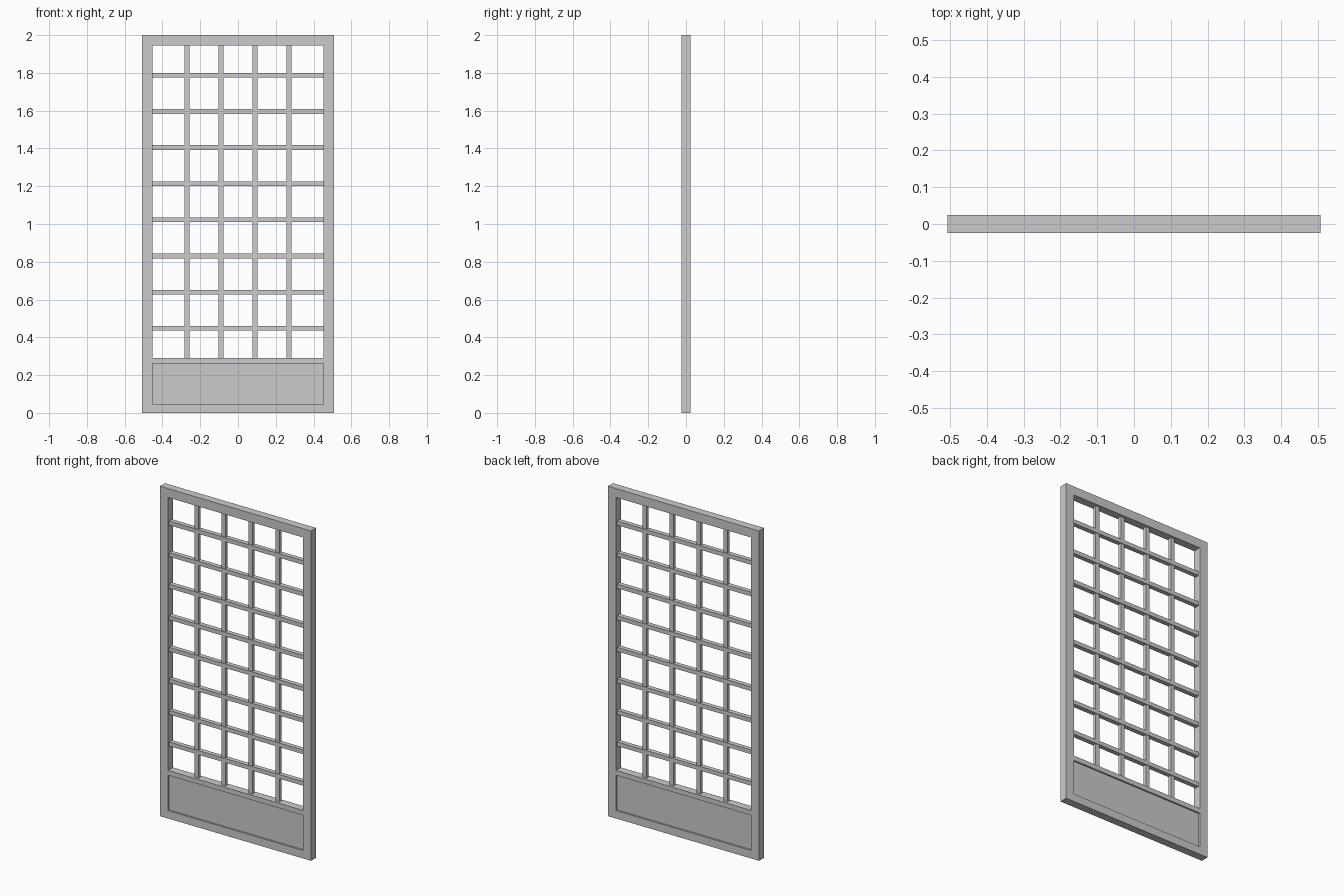
import bpy

if "Cube" in bpy.data.objects:
    bpy.data.objects.remove(bpy.data.objects["Cube"])

W, H, D = 0.507, 2.0, 0.024      # half width, height, half depth
IN = 0.452                       # half width of the opening
TOP, SILL = 1.946, 0.291         # top and bottom of the lattice opening


def box(name, x0, x1, z0, z1, d):
    """Box symmetric in y with half depth d."""
    v = [(x, y, z) for x in (x0, x1) for y in (-d, d) for z in (z0, z1)]
    f = [(0, 1, 3, 2), (4, 6, 7, 5), (0, 4, 5, 1),
         (2, 3, 7, 6), (0, 2, 6, 4), (1, 5, 7, 3)]
    me = bpy.data.meshes.new(name)
    me.from_pydata(v, [], f)
    ob = bpy.data.objects.new(name, me)
    bpy.context.collection.objects.link(ob)
    return ob


# outer frame
box("left_stile", -W, -IN, 0, H, D)
box("right_stile", IN, W, 0, H, D)
box("top_rail", -IN, IN, TOP, H, D)
box("bottom_rail", -IN, IN, 0, 0.048, D)
box("middle_rail", -IN, IN, 0.262, SILL, D)

# recessed kick panel
box("lower_panel", -IN, IN, 0.048, 0.262, 0.014)

# lattice: deeper horizontal bars over thinner vertical bars
for i in range(8):
    z = 0.448 + 0.1913 * i
    box(f"horizontal_bar_{i + 1}", -IN, IN, z - 0.0125, z + 0.0125, 0.014)
for i in range(4):
    x = 0.1805 * (i - 1.5)
    box(f"vertical_bar_{i + 1}", x - 0.013, x + 0.013, SILL, TOP, 0.010)
